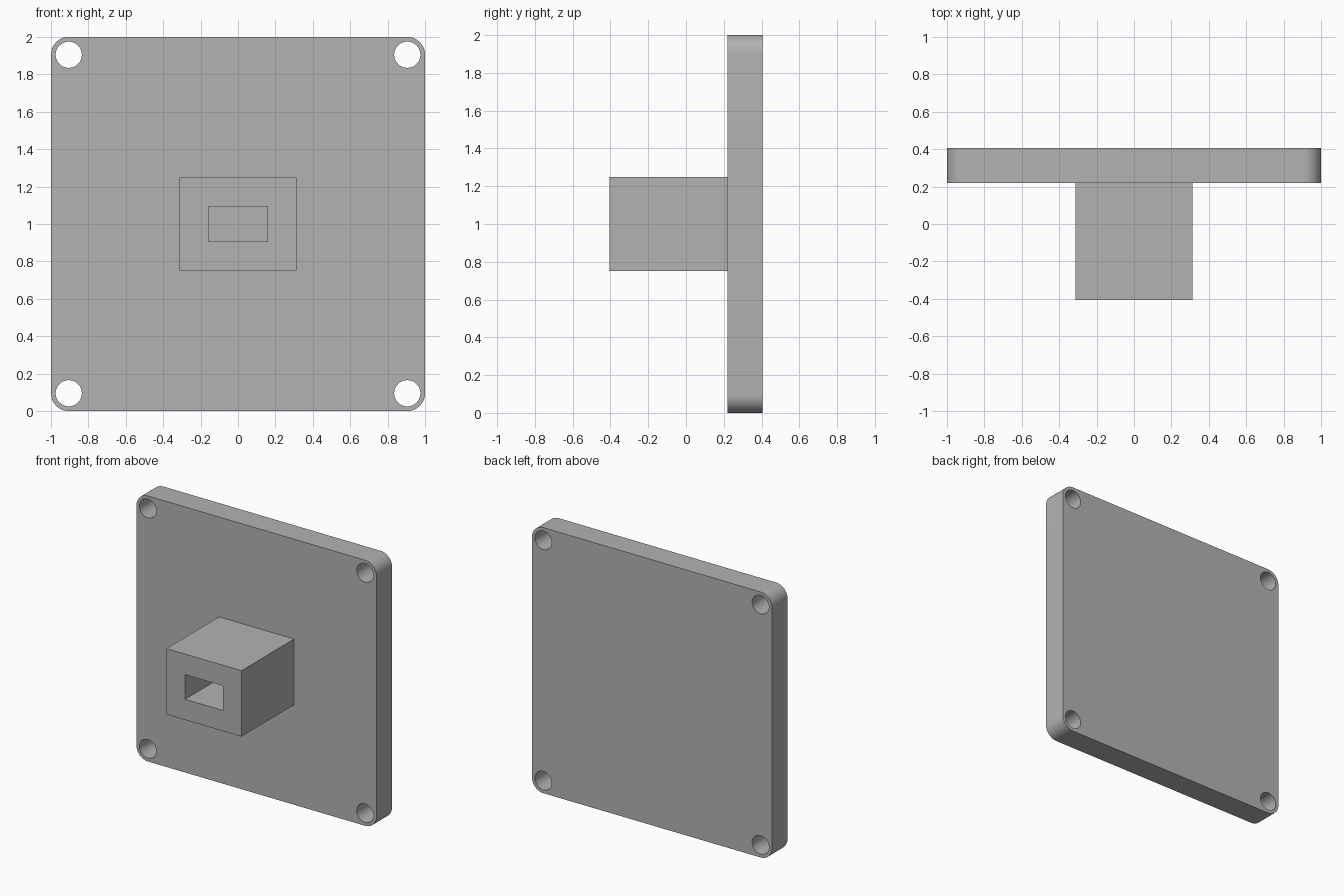
import bpy
import bmesh
from math import sin, cos, pi, radians

cube = bpy.data.objects.get("Cube")
if cube:
    bpy.data.objects.remove(cube, do_unlink=True)

GREY = (0.45, 0.45, 0.45, 1.0)
grey = bpy.data.materials.new("plain grey")
grey.use_nodes = True
grey.diffuse_color = GREY
grey.node_tree.nodes["Principled BSDF"].inputs["Base Color"].default_value = GREY

MID_Z = 1.0
FRONT, FACE, BACK = -0.405, 0.22, 0.405


def arc(cx, cz, radius, start, sweep, steps):
    """Points along an arc in the x-z plane."""
    return [(cx + radius * cos(start + sweep * i / steps),
             cz + radius * sin(start + sweep * i / steps)) for i in range(steps + 1)]


def rectangle(half_x, half_z):
    return [(sx * half_x, MID_Z + sz * half_z)
            for sx, sz in ((1, 1), (-1, 1), (-1, -1), (1, -1))]


def prism(name, outline, y0, y1):
    """Extrude an x-z outline from y0 to y1."""
    bm = bmesh.new()
    face = bm.faces.new([bm.verts.new((x, y0, z)) for x, z in outline])
    ext = bmesh.ops.extrude_face_region(bm, geom=[face])
    moved = [v for v in ext["geom"] if isinstance(v, bmesh.types.BMVert)]
    bmesh.ops.translate(bm, verts=moved, vec=(0, y1 - y0, 0))
    bmesh.ops.recalc_face_normals(bm, faces=bm.faces)
    mesh = bpy.data.meshes.new(name)
    bm.to_mesh(mesh)
    bm.free()
    mesh.materials.append(grey)
    obj = bpy.data.objects.new(name, mesh)
    bpy.context.collection.objects.link(obj)
    return obj


def cut(target, cutters):
    """Subtract the cutters, apply the result and remove the cutters."""
    bpy.context.view_layer.objects.active = target
    for cutter in cutters:
        cutter.hide_render = True
        mod = target.modifiers.new("cut", "BOOLEAN")
        mod.operation = "DIFFERENCE"
        mod.solver = "EXACT"
        mod.object = cutter
        bpy.ops.object.modifier_apply(modifier=mod.name)
        bpy.data.objects.remove(cutter, do_unlink=True)


# Square plate with rounded corners
CORNER = 0.095
outline = []
for k, (sx, sz) in enumerate(((1, 1), (-1, 1), (-1, -1), (1, -1))):
    outline += arc(sx * (1 - CORNER), MID_Z + sz * (1 - CORNER),
                   CORNER, k * pi / 2, pi / 2, 12)
plate = prism("mounting_plate", outline, FACE, BACK)

# Screw holes through the four corners
HOLE_AT, HOLE_R = 0.905, 0.07
cut(plate, [prism("hole_cutter",
                  arc(sx * HOLE_AT, MID_Z + sz * HOLE_AT, HOLE_R, 0, 2 * pi, 48)[:-1],
                  FACE - 0.1, BACK + 0.1)
            for sx in (-1, 1) for sz in (-1, 1)])

# Central block with a rectangular socket reaching back to the plate
block = prism("socket_block", rectangle(0.3125, 0.248), FRONT, FACE)
cut(block, [prism("socket_cutter", rectangle(0.157, 0.093), FRONT - 0.1, FACE + 0.1)])

# Smooth curved edges, keep the corners crisp
bpy.ops.object.select_all(action="DESELECT")
plate.select_set(True)
bpy.context.view_layer.objects.active = plate
bpy.ops.object.shade_smooth_by_angle(angle=radians(30))
